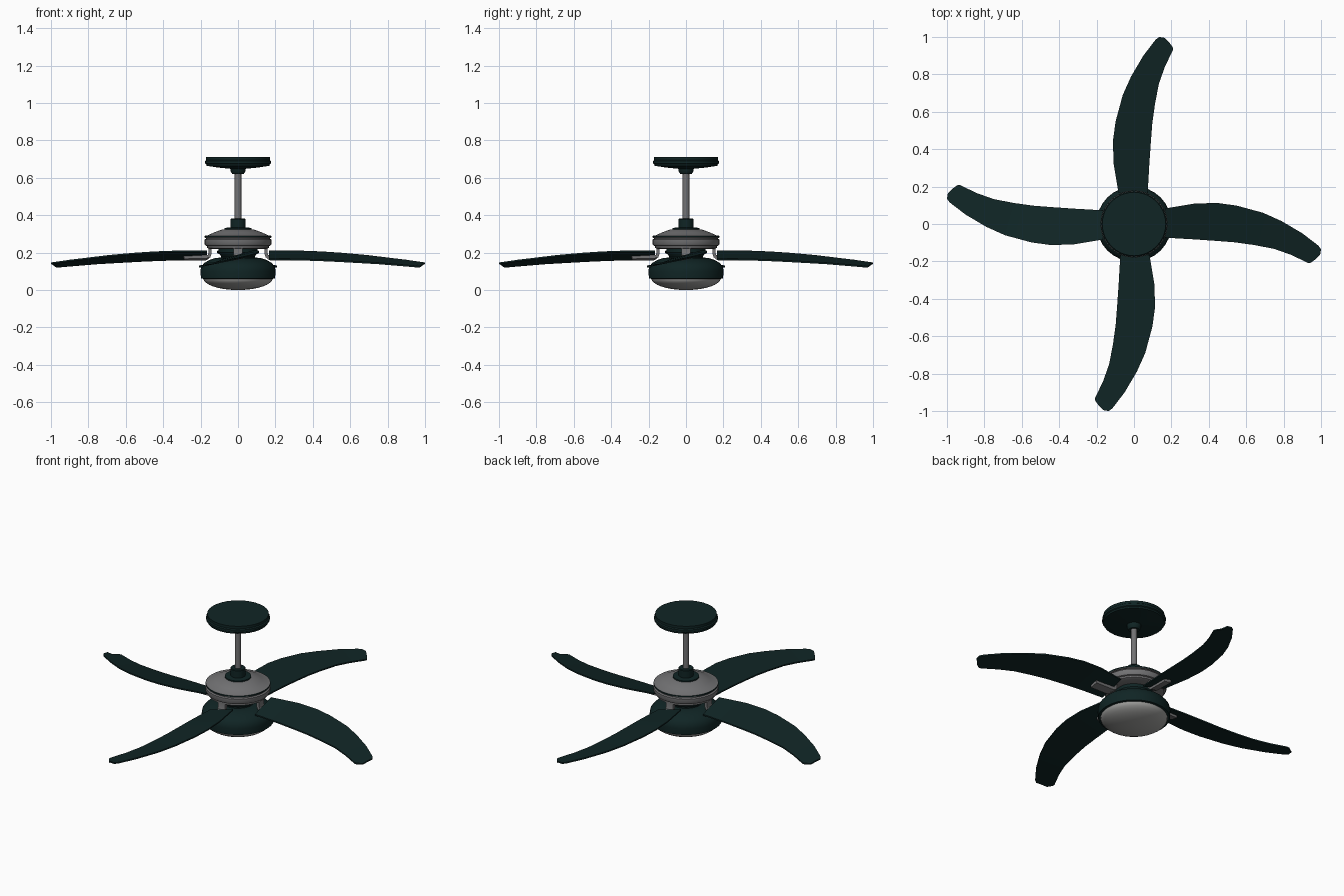
import bpy, bmesh, math
from mathutils import Matrix, Vector

if "Cube" in bpy.data.objects:
    bpy.data.objects.remove(bpy.data.objects["Cube"])


def material(name, rgb):
    m = bpy.data.materials.new(name)
    m.diffuse_color = (*rgb, 1)
    m.use_nodes = True
    m.node_tree.nodes["Principled BSDF"].inputs["Base Color"].default_value = m.diffuse_color
    return m


GREEN = material("dark green", (0.005, 0.018, 0.018))
METAL = material("brushed metal", (0.17, 0.17, 0.175))
GLASS = material("frosted glass", (0.36, 0.36, 0.35))


def add_object(name, bm, mat, angle=35):
    bmesh.ops.recalc_face_normals(bm, faces=bm.faces)
    me = bpy.data.meshes.new(name)
    bm.to_mesh(me)
    bm.free()
    me.materials.append(mat)
    ob = bpy.data.objects.new(name, me)
    bpy.context.collection.objects.link(ob)
    bpy.ops.object.select_all(action='DESELECT')
    ob.select_set(True)
    bpy.context.view_layer.objects.active = ob
    bpy.ops.object.shade_smooth_by_angle(angle=math.radians(angle))
    return ob


def lathe(name, profile, mat, sides=32):
    """Spin a (radius, height) profile around z; start and end are capped."""
    bm = bmesh.new()
    rings = [[bm.verts.new((r * math.cos(2 * math.pi * i / sides),
                            r * math.sin(2 * math.pi * i / sides), z))
              for i in range(sides)] for r, z in profile]
    for a, b in zip(rings, rings[1:]):
        for i in range(sides):
            j = (i + 1) % sides
            bm.faces.new((a[i], a[j], b[j], b[i]))
    bm.faces.new(rings[0])
    bm.faces.new(rings[-1])
    return add_object(name, bm, mat)


def loft(name, sections, mat, turn):
    """Skin closed cross-sections, then turn the part about z."""
    bm = bmesh.new()
    rings = [[bm.verts.new(p) for p in s] for s in sections]
    n = len(rings[0])
    for a, b in zip(rings, rings[1:]):
        for i in range(n):
            j = (i + 1) % n
            bm.faces.new((a[i], a[j], b[j], b[i]))
    bm.faces.new(rings[0])
    bm.faces.new(rings[-1])
    bm.transform(Matrix.Rotation(turn, 4, 'Z'))
    return add_object(name, bm, mat)


# Ceiling mount and down rod
lathe("ceiling_canopy", [(0.17, 0.71), (0.17, 0.695), (0.176, 0.69), (0.176, 0.677),
                         (0.17, 0.673), (0.168, 0.664), (0.10, 0.654), (0.04, 0.648),
                         (0.04, 0.635), (0.03, 0.62)], GREEN)
lathe("down_rod", [(0.018, 0.65), (0.018, 0.35)], METAL, 16)
lathe("rod_collar", [(0.038, 0.382), (0.041, 0.378), (0.041, 0.335), (0.072, 0.332),
                     (0.072, 0.315)], GREEN)

# Motor housing with stepped rims
lathe("motor_housing", [(0.07, 0.325), (0.09, 0.322), (0.13, 0.307), (0.16, 0.293),
                        (0.178, 0.29), (0.178, 0.28), (0.171, 0.278), (0.171, 0.274),
                        (0.18, 0.27), (0.18, 0.248), (0.174, 0.238), (0.165, 0.235),
                        (0.165, 0.225), (0.15, 0.219)], METAL)
lathe("housing_band", [(0.179, 0.29), (0.179, 0.283)], GREEN)
lathe("motor_hub", [(0.105, 0.225), (0.105, 0.20), (0.09, 0.18), (0.09, 0.15)], GREEN)

# Light kit: green bowl and frosted lens
lathe("light_bowl", [(0.09, 0.173), (0.12, 0.172), (0.155, 0.16), (0.18, 0.145),
                     (0.197, 0.125), (0.201, 0.10), (0.198, 0.062), (0.185, 0.06)], GREEN)
lathe("light_lens", [(0.186 * math.cos(a), 0.064 - 0.064 * math.sin(a))
                     for a in [math.radians(88 * k / 8) for k in range(9)]], GLASS)

# Blade stations: x, y of the raised edge, x, y of the lowered edge
OUTLINE = [(0.165, 0.083, 0.165, -0.073), (0.33, 0.11, 0.32, -0.082),
           (0.45, 0.112, 0.45, -0.091), (0.55, 0.098, 0.54, -0.098),
           (0.69, 0.06, 0.64, -0.112), (0.79, 0.015, 0.75, -0.133),
           (0.90, -0.05, 0.84, -0.165), (0.985, -0.115, 0.93, -0.208),
           (1.0, -0.135, 0.943, -0.208), (0.995, -0.165, 0.972, -0.188)]
THICK = 0.008


def blade_section(x1, y1, x2, y2):
    t = (x1 + x2) / 2
    mid = 0.186 - 0.055 * max(0, (t - 0.25) / 0.75) ** 1.7
    half = 0.022 - 0.014 * max(0, (t - 0.5) / 0.5)
    return [(x1, y1, mid + half + THICK / 2), (x2, y2, mid - half + THICK / 2),
            (x2, y2, mid - half - THICK / 2), (x1, y1, mid + half - THICK / 2)]


# Bracket path: x, z along the centre line; drops from the motor, runs under the blade
PATH = [Vector(p) for p in ((0.15, 0.235), (0.15, 0.195), (0.155, 0.181),
                            (0.169, 0.173), (0.29, 0.171))]


def arm_section(k):
    d = (PATH[min(k + 1, 4)] - PATH[max(k - 1, 0)]).normalized()
    n = Vector((-d.y, d.x)) * 0.009
    p, w = PATH[k], 0.024
    roll = 0.2 * w if k > 2 else 0
    return [(p.x + n.x, w, p.y + n.y + roll), (p.x + n.x, -w, p.y + n.y - roll),
            (p.x - n.x, -w, p.y - n.y - roll), (p.x - n.x, w, p.y - n.y + roll)]


for i in range(4):
    turn = i * math.pi / 2
    loft(f"blade_{i + 1}", [blade_section(*s) for s in OUTLINE], GREEN, turn)
    loft(f"blade_bracket_{i + 1}", [arm_section(k) for k in range(5)], METAL, turn)
